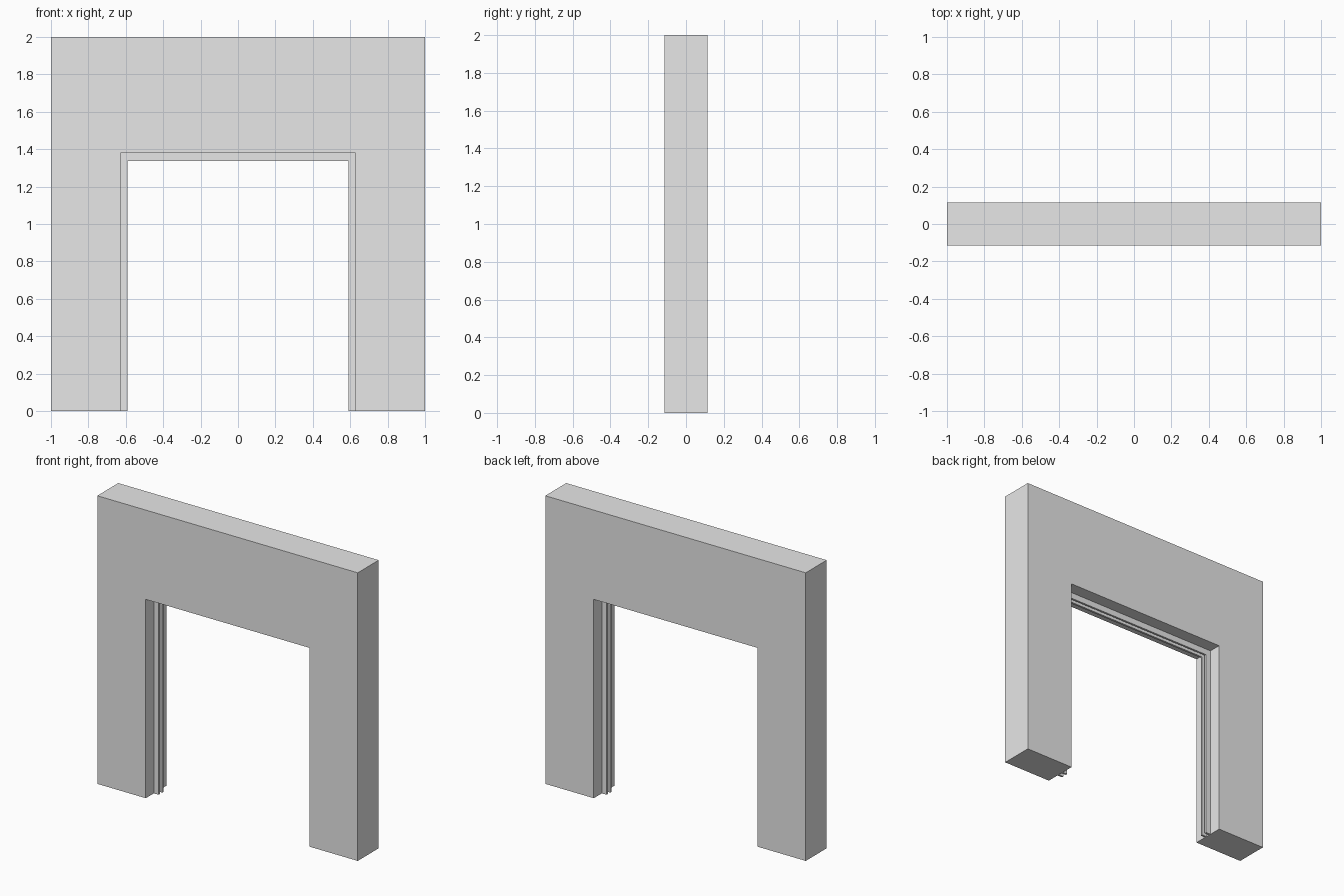
import bpy
import bmesh

# Remove the default cube
cube = bpy.data.objects.get("Cube")
if cube:
    bpy.data.objects.remove(cube, do_unlink=True)

plaster = bpy.data.materials.new("light_grey")
plaster.use_nodes = True
grey = (0.8, 0.8, 0.8, 1)
plaster.diffuse_color = grey
plaster.node_tree.nodes["Principled BSDF"].inputs["Base Color"].default_value = grey


def portal(name, outer, inner, y_front, y_back):
    """Extruded arch between an outer and an inner (half width, height)."""
    ow, oh = outer
    iw, ih = inner
    outline = [(-ow, 0), (-ow, oh), (ow, oh), (ow, 0),
               (iw, 0), (iw, ih), (-iw, ih), (-iw, 0)]
    bm = bmesh.new()
    face = bm.faces.new([bm.verts.new((x, y_front, z)) for x, z in outline])
    side = bmesh.ops.extrude_face_region(bm, geom=[face])
    verts = [v for v in side["geom"] if isinstance(v, bmesh.types.BMVert)]
    bmesh.ops.translate(bm, vec=(0, y_back - y_front, 0), verts=verts)
    bmesh.ops.recalc_face_normals(bm, faces=bm.faces)
    mesh = bpy.data.meshes.new(name)
    bm.to_mesh(mesh)
    bm.free()
    mesh.materials.append(plaster)
    obj = bpy.data.objects.new(name, mesh)
    bpy.context.collection.objects.link(obj)
    return obj


# Wall with doorway
opening = (0.628, 1.38)
portal("wall", (1, 2), opening, -0.115, 0.115)

# Pair of guide ribs lining the doorway, with a groove between them
rib_inner = (0.591, 1.338)
for name, y in (("front_rib", -0.02), ("back_rib", 0.02)):
    portal(name, opening, rib_inner, y - 0.007, y + 0.007)
